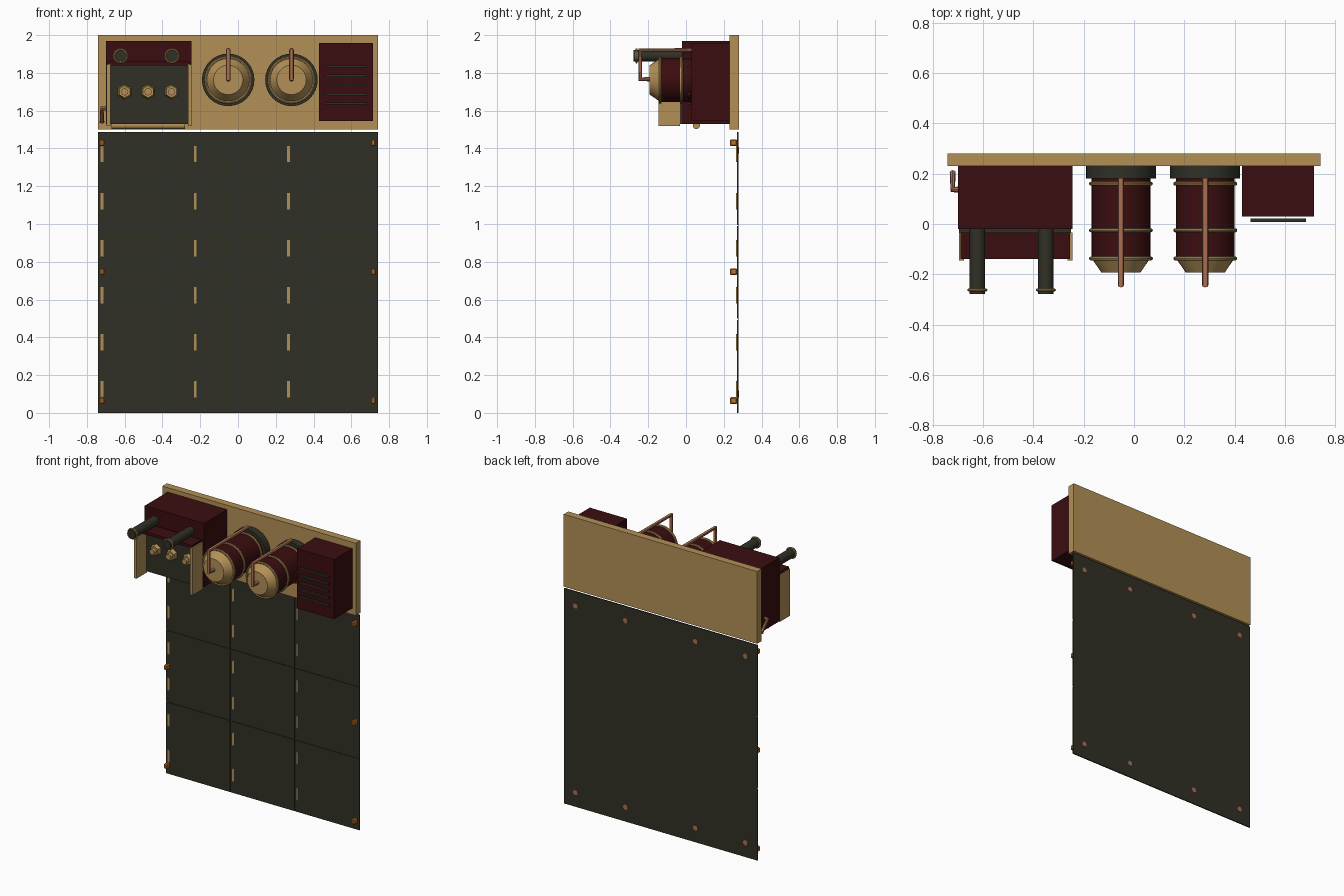
import bpy, math
from mathutils import Vector

if "Cube" in bpy.data.objects:
    bpy.data.objects.remove(bpy.data.objects["Cube"])


def material(name, rgb):
    m = bpy.data.materials.new(name)
    m.diffuse_color = (*rgb, 1)
    m.use_nodes = True
    m.node_tree.nodes["Principled BSDF"].inputs["Base Color"].default_value = m.diffuse_color
    return m


BRASS = material("brass", (0.45, 0.28, 0.095))
RED = material("dark_red", (0.044, 0.004, 0.005))
DARK = material("dark_iron", (0.030, 0.030, 0.019))
COPPER = material("copper", (0.40, 0.16, 0.085))
ORANGE = material("orange", (0.52, 0.17, 0.02))


def finish(name, mat, smooth=False):
    o = bpy.context.object
    o.name = name
    o.data.materials.append(mat)
    if smooth:
        bpy.ops.object.shade_smooth_by_angle(angle=math.radians(40))
    return o


def box(name, mat, x, y, z, bevel=0):
    """Box from (min, max) ranges."""
    bpy.ops.mesh.primitive_cube_add(size=1)
    o = bpy.context.object
    o.scale = (x[1] - x[0], y[1] - y[0], z[1] - z[0])
    o.location = (sum(x) / 2, sum(y) / 2, sum(z) / 2)
    bpy.ops.object.transform_apply(location=False, rotation=False, scale=True)
    if bevel:
        b = o.modifiers.new("bevel", "BEVEL")
        b.width, b.segments = bevel, 1
    return finish(name, mat)


def cone_y(name, mat, x, z, y0, y1, r0, r1=None, sides=32):
    """Cylinder or cone along y, radius r0 at y0 and r1 at y1 (y0 > y1)."""
    r1 = r0 if r1 is None else r1
    bpy.ops.mesh.primitive_cone_add(vertices=sides, radius1=r0, radius2=r1, depth=y0 - y1,
                                    location=(x, (y0 + y1) / 2, z),
                                    rotation=(math.pi / 2, 0, 0))
    return finish(name, mat, sides > 8)


def ring_y(name, mat, x, y, z, r, t):
    bpy.ops.mesh.primitive_torus_add(major_radius=r, minor_radius=t, major_segments=32,
                                     minor_segments=8, location=(x, y, z),
                                     rotation=(math.pi / 2, 0, 0))
    return finish(name, mat, True)


def pipe(name, mat, points, r):
    c = bpy.data.curves.new(name, "CURVE")
    c.dimensions = "3D"
    c.bevel_depth, c.bevel_resolution, c.use_fill_caps = r, 2, True
    s = c.splines.new("POLY")
    s.points.add(len(points) - 1)
    for p, q in zip(s.points, points):
        p.co = (*q, 1)
    o = bpy.data.objects.new(name, c)
    bpy.context.collection.objects.link(o)
    bpy.ops.object.select_all(action="DESELECT")
    o.select_set(True)
    bpy.context.view_layer.objects.active = o
    bpy.ops.object.convert(target="MESH")
    finish(name, mat, True)


# Upper mounting board
box("mounting_board", BRASS, (-0.74, 0.74), (0.23, 0.28), (1.5, 2.0))

# Lower sheet with a 3 x 3 grid of thin front panels
box("back_sheet", DARK, (-0.74, 0.74), (0.274, 0.278), (0.0, 1.488))
W, H, G = 1.48 / 3, 1.488 / 3, 0.003
for i in range(3):
    x0 = -0.74 + i * W
    for j in range(3):
        box("wall_panel", DARK, (x0 + G * (i > 0), x0 + W - G * (i < 2)), (0.270, 0.274),
            (j * H + G * (j > 0), (j + 1) * H - G * (j < 2)))
    for k in range(6):  # brass strips beside each seam
        z = 0.125 + k * 0.249
        box("brass_strip", BRASS, (x0 + 0.013, x0 + 0.028), (0.266, 0.271), (z - 0.043, z + 0.043))

# Clips on the sheet edges
for x in (-0.72, 0.716):
    for z in (0.065, 0.747, 1.43):
        box("edge_clip", ORANGE, (x - 0.012, x + 0.012), (0.232, 0.271), (z - 0.018, z + 0.018), 0.006)

# Rivets on the back
for x in (-0.65, -0.268, 0.268, 0.65):
    for z in (0.1, 1.39):
        cone_y("back_rivet", COPPER, x, z, 0.28, 0.276, 0.018, sides=16)

# Left machine: body, canopy, side plates and control panel
box("machine_body", RED, (-0.70, -0.245), (-0.02, 0.235), (1.53, 1.97))
box("control_panel", DARK, (-0.695, -0.25), (-0.035, -0.018), (1.53, 1.85))
box("canopy", RED, (-0.69, -0.255), (-0.14, -0.033), (1.84, 1.86))
for x in (-0.685, -0.255):
    box("side_plate", BRASS, (x - 0.01, x + 0.01), (-0.145, -0.033), (1.52, 1.845))
bpy.ops.mesh.primitive_cylinder_add(vertices=20, radius=0.019, depth=0.39,
                                    location=(-0.475, 0.055, 1.522), rotation=(0, math.pi / 2, 0))
finish("bottom_rod", BRASS, True)

# Control knobs
for x in (-0.6, -0.476, -0.352):
    cone_y("knob_base", BRASS, x, 1.70, -0.034, -0.060, 0.040, 0.032, 6)
    cone_y("knob_cap", BRASS, x, 1.70, -0.058, -0.085, 0.019, sides=16)

# Outlet tubes
for x in (-0.622, -0.35):
    cone_y("outlet_tube", DARK, x, 1.89, -0.01, -0.278, 0.031)
    ring_y("outlet_ring", BRASS, x, -0.262, 1.89, 0.034, 0.006)

# Two horizontal tanks with copper pipes
for x in (-0.052, 0.283):
    z = 1.763
    cone_y("tank_base", DARK, x, z, 0.232, 0.18, 0.139)
    cone_y("tank_body", RED, x, z, 0.185, -0.14, 0.117)
    for y in (0.16, -0.025, -0.137):
        ring_y("tank_band", BRASS, x, y, z, 0.119, 0.008)
    cone_y("tank_nose", BRASS, x, z, -0.138, -0.192, 0.115, 0.078)
    pipe("tank_pipe", COPPER, [(x, 0.182, 1.92), (x, -0.243, 1.92), (x, -0.243, 1.767),
                               (x, -0.185, 1.767)], 0.0125)

# Small pipe on the left side of the machine
pipe("drain_pipe", COPPER, [(-0.69, 0.137, 1.612), (-0.72, 0.137, 1.612), (-0.72, 0.205, 1.54)], 0.012)

# Right box with vent slats
box("vent_box", RED, (0.43, 0.715), (0.03, 0.235), (1.545, 1.957))
for k in range(5):
    z = 1.638 + k * 0.049
    box("vent_slat", DARK, (0.462, 0.684), (0.007, 0.022), (z - 0.006, z + 0.006))
